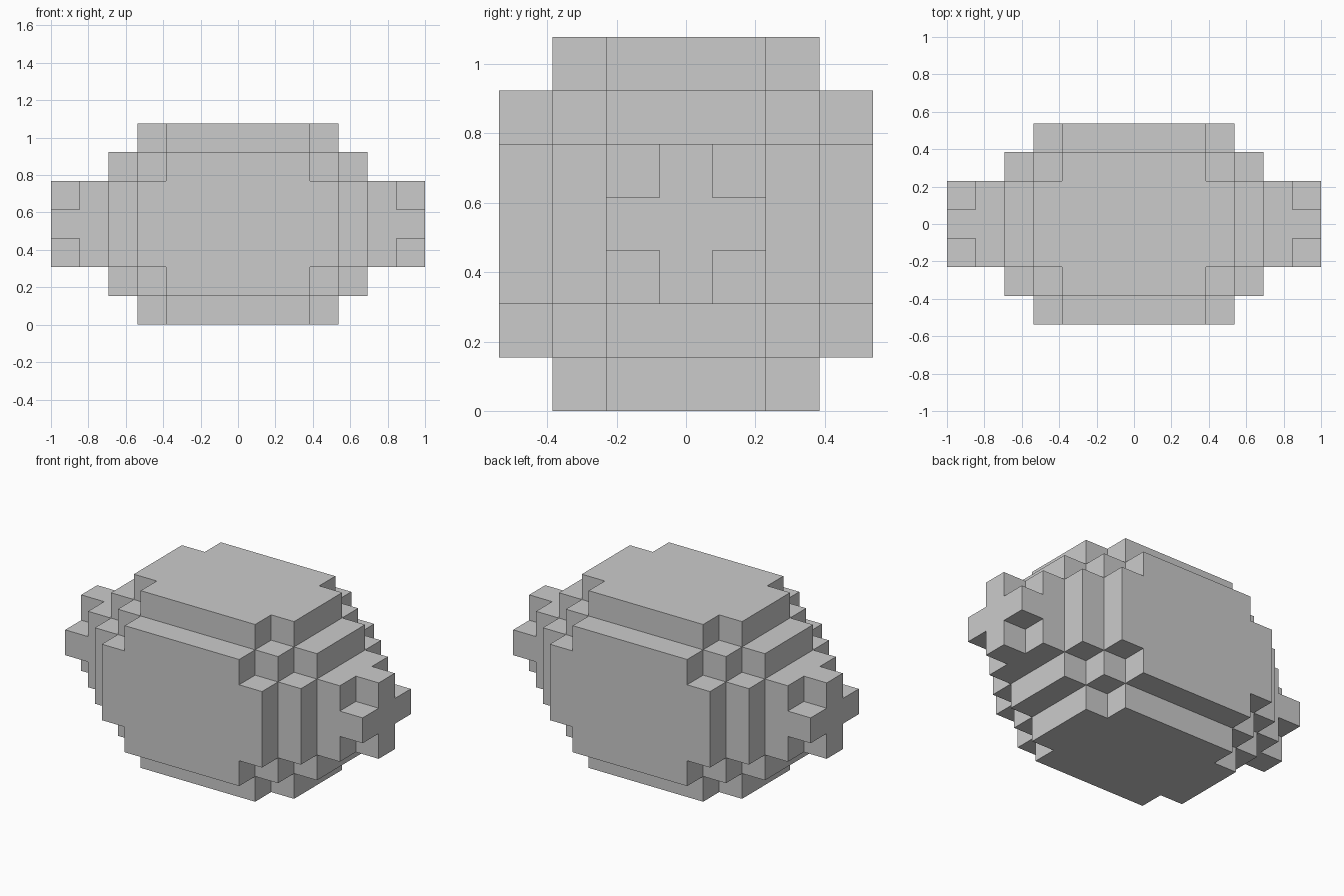
import bpy, bmesh
from mathutils import Vector

if "Cube" in bpy.data.objects:
    bpy.data.objects.remove(bpy.data.objects["Cube"])

CELL = 2 / 13          # the block is 13 x 7 x 7 cells
# half-length in x (cells from centre) of each row, by sorted (|y|, |z|) cell index
REACH = {(0, 0): 6, (0, 1): 6, (1, 1): 5,
         (0, 2): 4, (1, 2): 4, (2, 2): 3,
         (0, 3): 3, (1, 3): 3, (2, 3): 2}


def filled(x, y, z):
    return abs(x) <= REACH.get(tuple(sorted((abs(y), abs(z)))), -1)


def add_side(bm, centre, axis, sign):
    """Outward-facing square on one side of a cell."""
    n, u, v = (Vector((0, 0, 0)) for _ in range(3))
    n[axis], u[(axis + 1) % 3], v[(axis + 2) % 3] = sign, 1, sign
    mid = centre + n / 2
    corners = [mid + (a * u + b * v) / 2
               for a, b in ((-1, -1), (1, -1), (1, 1), (-1, 1))]
    bm.faces.new([bm.verts.new(c * CELL) for c in corners])


# stepped body: only the exposed sides of the cells
bm = bmesh.new()
for x in range(-6, 7):
    for y in range(-3, 4):
        for z in range(-3, 4):
            if not filled(x, y, z):
                continue
            for axis in range(3):
                for sign in (-1, 1):
                    side = [x, y, z]
                    side[axis] += sign
                    if not filled(*side):
                        add_side(bm, Vector((x, y, z + 3.5)), axis, sign)

# weld cells and merge coplanar squares into clean flat faces
bmesh.ops.remove_doubles(bm, verts=bm.verts, dist=0.001)
bmesh.ops.dissolve_limit(bm, angle_limit=0.01, verts=bm.verts, edges=bm.edges)

mesh = bpy.data.meshes.new("stepped_body")
bm.to_mesh(mesh)
bm.free()
bpy.context.collection.objects.link(bpy.data.objects.new("stepped_body", mesh))
